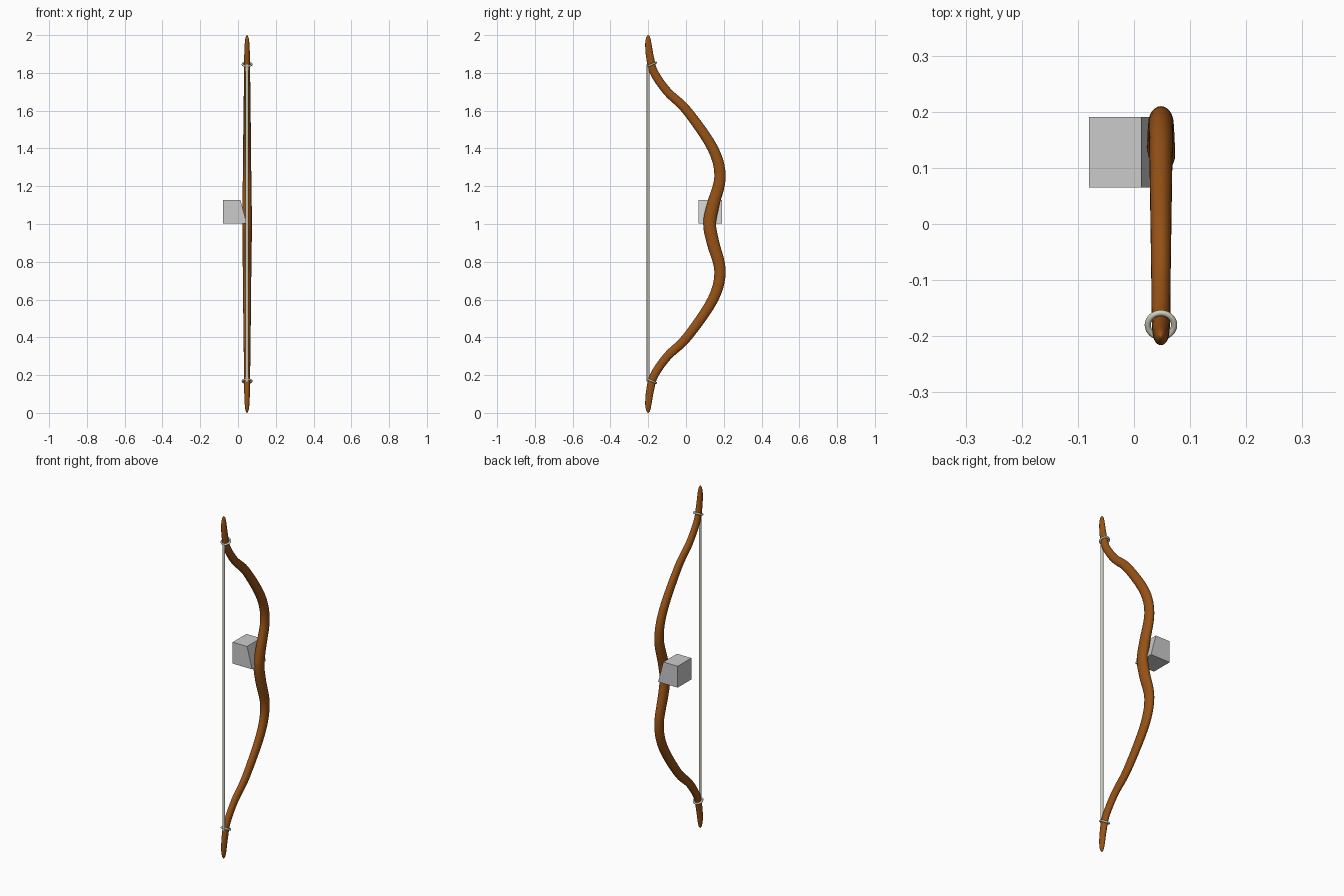
import bpy, bmesh, math
from mathutils import Vector

if "Cube" in bpy.data.objects:
    bpy.data.objects.remove(bpy.data.objects["Cube"])

BX = 0.048  # bow plane


def material(name, color):
    m = bpy.data.materials.new(name)
    m.diffuse_color = (*color, 1)
    m.use_nodes = True
    m.node_tree.nodes["Principled BSDF"].inputs["Base Color"].default_value = m.diffuse_color
    return m


wood = material("wood", (0.31, 0.085, 0.008))
cord = material("cord", (0.62, 0.62, 0.5))


def finish(bm, name, mat=None):
    bmesh.ops.recalc_face_normals(bm, faces=bm.faces)
    me = bpy.data.meshes.new(name)
    bm.to_mesh(me)
    bm.free()
    ob = bpy.data.objects.new(name, me)
    bpy.context.collection.objects.link(ob)
    if mat:
        me.materials.append(mat)
        me.shade_smooth()
    return ob


def catmull(pts, steps):
    pts = [Vector(p) for p in pts]
    pts = [2 * pts[0] - pts[1]] + pts + [2 * pts[-1] - pts[-2]]
    out = []
    for a, b, c, d in zip(pts, pts[1:], pts[2:], pts[3:]):
        for i in range(steps):
            t = i / steps
            out.append(0.5 * (2 * b + (c - a) * t + (2 * a - 5 * b + 4 * c - d) * t * t
                              + (3 * b - a - 3 * c + d) * t ** 3))
    return out + [pts[-2]]


# Bow stave: (y, z, half depth), upper half mirrored about z = 1
half = [(0.125, 1.0, 0.034), (0.143, 1.1, 0.033), (0.18, 1.25, 0.030),
        (0.142, 1.4, 0.028), (0.005, 1.6, 0.025), (-0.098, 1.7, 0.023),
        (-0.168, 1.8, 0.022), (-0.19, 1.88, 0.0205), (-0.199, 1.95, 0.017),
        (-0.2, 1.985, 0.011), (-0.2, 2.0, 0.002)]
full = [(y, 2 - z, r) for y, z, r in reversed(half[1:])] + half
path = catmull(full, 5)
bm = bmesh.new()
SEG = 24
rings = []
for i, p in enumerate(path):
    t = path[min(i + 1, len(path) - 1)] - path[max(i - 1, 0)]
    n = Vector((t.y, -t.x)).normalized()
    ring = []
    for k in range(SEG):
        a = math.tau * k / SEG
        d = p.z * math.cos(a)
        ring.append(bm.verts.new((BX + 0.75 * p.z * math.sin(a), p.x + n.x * d, p.y + n.y * d)))
    rings.append(ring)
for r0, r1 in zip(rings, rings[1:]):
    for k in range(SEG):
        j = (k + 1) % SEG
        bm.faces.new((r0[k], r0[j], r1[j], r1[k]))
bm.faces.new(rings[0])
bm.faces.new(rings[-1])
finish(bm, "bow_stave", wood)

# Bowstring
bpy.ops.mesh.primitive_cylinder_add(vertices=16, radius=0.008, depth=1.68, location=(BX, -0.2, 1.005))
string = bpy.context.object
string.name = "bowstring"
string.data.materials.append(cord)
bpy.ops.object.shade_smooth_by_angle()

# String loops around both limbs
for name, z, tilt in (("upper_string_loop", 1.845, 24), ("lower_string_loop", 0.168, -24)):
    bpy.ops.mesh.primitive_torus_add(major_segments=32, minor_segments=10, major_radius=0.0235,
                                     minor_radius=0.0055, location=(BX, -0.18, z),
                                     rotation=(math.radians(tilt), 0, 0))
    loop = bpy.context.object
    loop.name = name
    loop.data.materials.append(cord)
    loop.data.shade_smooth()

# Arrow rest: block with one slanted side
bm = bmesh.new()
profile = [(-0.08, 1.003), (0.046, 1.003), (0.013, 1.128), (-0.08, 1.128)]
base = bm.faces.new([bm.verts.new((x, 0.065, z)) for x, z in profile])
ext = bmesh.ops.extrude_face_region(bm, geom=[base])
bmesh.ops.translate(bm, vec=(0, 0.126, 0),
                    verts=[v for v in ext["geom"] if isinstance(v, bmesh.types.BMVert)])
finish(bm, "arrow_rest")
